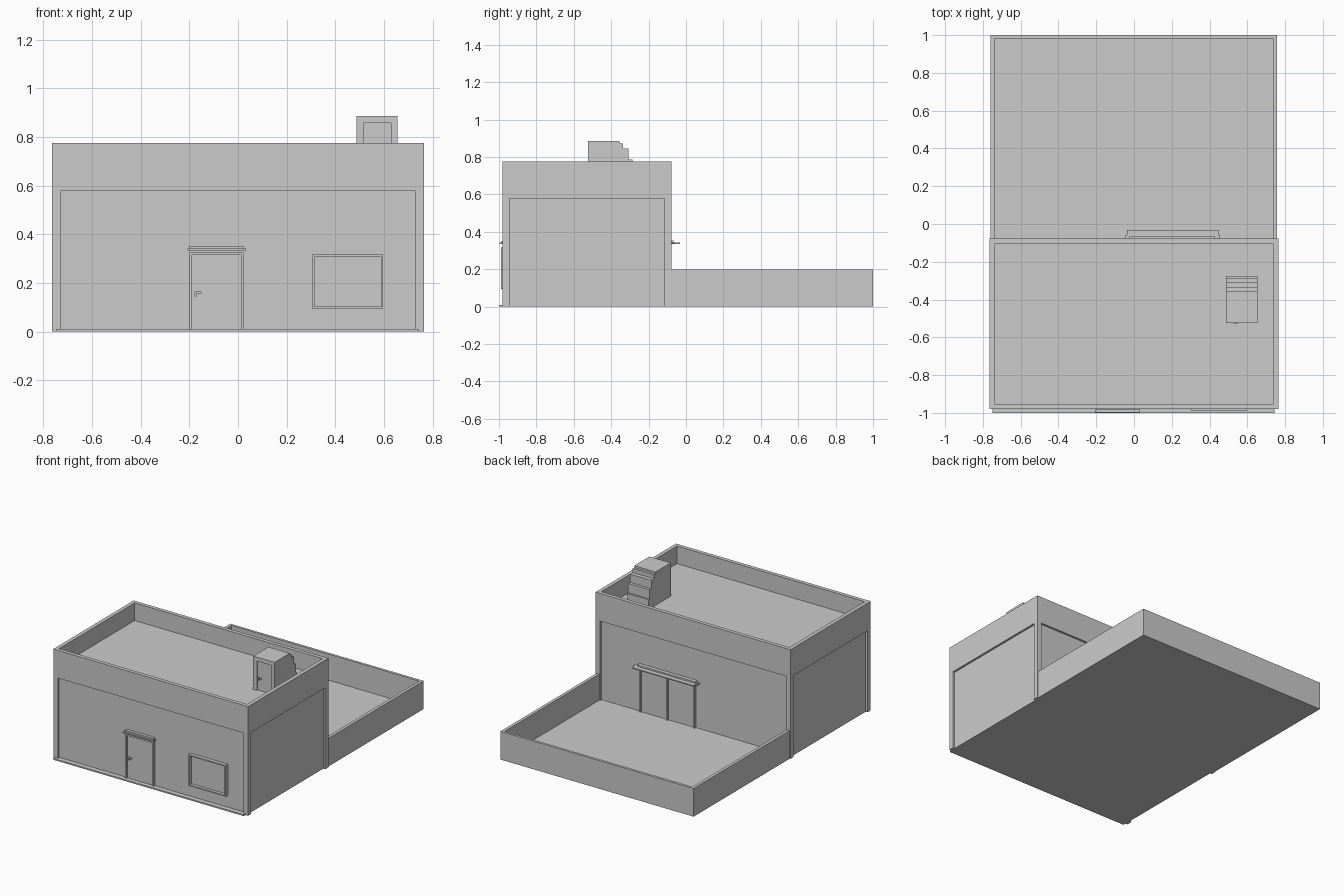
import bpy, bmesh

if "Cube" in bpy.data.objects:
    bpy.data.objects.remove(bpy.data.objects["Cube"])


def mesh_object(name, bm):
    bmesh.ops.recalc_face_normals(bm, faces=bm.faces)
    mesh = bpy.data.meshes.new(name)
    bm.to_mesh(mesh)
    bm.free()
    ob = bpy.data.objects.new(name, mesh)
    bpy.context.collection.objects.link(ob)
    return ob


def boxes(name, *spans):
    """One object from boxes given as (x0, x1, y0, y1, z0, z1)."""
    bm = bmesh.new()
    for x0, x1, y0, y1, z0, z1 in spans:
        for v in bmesh.ops.create_cube(bm, size=1)["verts"]:
            v.co = (x0 + (v.co.x + .5) * (x1 - x0),
                    y0 + (v.co.y + .5) * (y1 - y0),
                    z0 + (v.co.z + .5) * (z1 - z0))
    return mesh_object(name, bm)


def extrude_x(name, profile, x0, x1):
    """Extrude a (y, z) outline along x."""
    bm = bmesh.new()
    face = bm.faces.new([bm.verts.new((x0, y, z)) for y, z in profile])
    ext = bmesh.ops.extrude_face_region(bm, geom=[face])["geom"]
    for v in ext:
        if isinstance(v, bmesh.types.BMVert):
            v.co.x = x1
    return mesh_object(name, bm)


def cut(ob, *spans):
    """Carve boxes out of an object."""
    for span in spans:
        cutter = boxes("cutter", span)
        cutter.hide_render = True
        mod = ob.modifiers.new("cut", "BOOLEAN")
        mod.operation = "DIFFERENCE"
        mod.solver = "EXACT"
        mod.object = cutter
        bpy.context.view_layer.objects.active = ob
        bpy.ops.object.modifier_apply(modifier=mod.name)
        bpy.data.objects.remove(cutter)


def frame(name, x0, x1, z0, z1, y0, y1, w, sill=True):
    parts = [(x0, x0 + w, y0, y1, z0, z1), (x1 - w, x1, y0, y1, z0, z1),
             (x0 + w, x1 - w, y0, y1, z1 - w, z1)]
    if sill:
        parts.append((x0 + w, x1 - w, y0, y1, z0, z0 + w))
    return boxes(name, *parts)


# House extents, recess depth and corner post width
X, F, B, D, P = .765, -.98, -.078, .015, .036

# House body: sunken roof behind a parapet, a recessed panel on every side
house = boxes("house_walls", (-X, X, F, B, 0, .775))
cut(house,
    (-X + .027, X - .027, F + .027, B - .027, .65, 1),
    (-X + P, X - P, F - .1, F + D, -.1, .578),
    (-X + P, X - P, B - D, B + .1, -.1, .578),
    (-X - .1, -X + D, F + P, B - P, -.1, .578),
    (X - D, X + .1, F + P, B - P, -.1, .578))

# Walled yard at the back
yard = boxes("yard", (-.76, .758, B - D - .005, 1, 0, .2))
cut(yard, (-.738, .736, B - D - .1, .982, .015, 1))

# Front step, door, canopy and handle
wall = F + D
boxes("front_step", (-.748, .745, -1, wall + .005, 0, .01))
frame("front_door_frame", -.2, .022, .01, .325, F, wall + .005, .01, False)
boxes("front_door", (-.19, .012, wall - .004, wall + .005, .01, .316))
boxes("front_canopy", (-.207, .032, -.998, wall + .005, .334, .342),
      (-.199, .023, F - .006, wall + .005, .342, .352))
boxes("front_door_handle", (-.178, -.17, -.978, wall, .143, .164),
      (-.17, -.15, -.982, -.974, .156, .164))

# Front window
frame("window_frame", .305, .596, .094, .316, F - .01, wall + .005, .009)
boxes("window_pane", (.313, .588, wall - .004, wall + .005, .102, .308))

# Back double door: three uprights, two panes and a canopy
back = B - D
boxes("back_door_frame",
      *[(x, x + .011, back - .005, B, .015, .325) for x in (-.013, .2, .413)],
      (-.013, .424, back - .005, B, .315, .325))
boxes("back_door_panes", (-.003, .202, back - .005, back + .004, .015, .316),
      (.21, .414, back - .005, back + .004, .015, .316))
boxes("back_canopy", (-.036, .447, back - .005, -.033, .335, .342),
      (-.045, .456, back - .005, -.058, .334, .341),
      (-.025, .428, back - .005, -.066, .341, .353))

# Stairwell hut on the roof: stepped back, recessed door at the front
hut = extrude_x("roof_hut", [
    (-.525, .645), (-.525, .886), (-.355, .886), (-.355, .873), (-.337, .873),
    (-.337, .845), (-.307, .845), (-.307, .786), (-.287, .786), (-.287, .72),
    (-.275, .72), (-.275, .645)], .487, .655)
cut(hut, (.515, .63, -.6, -.517, .6, .858))
boxes("hut_door_handle", (.524, .53, -.526, -.516, .722, .744),
      (.53, .55, -.528, -.522, .736, .744))
